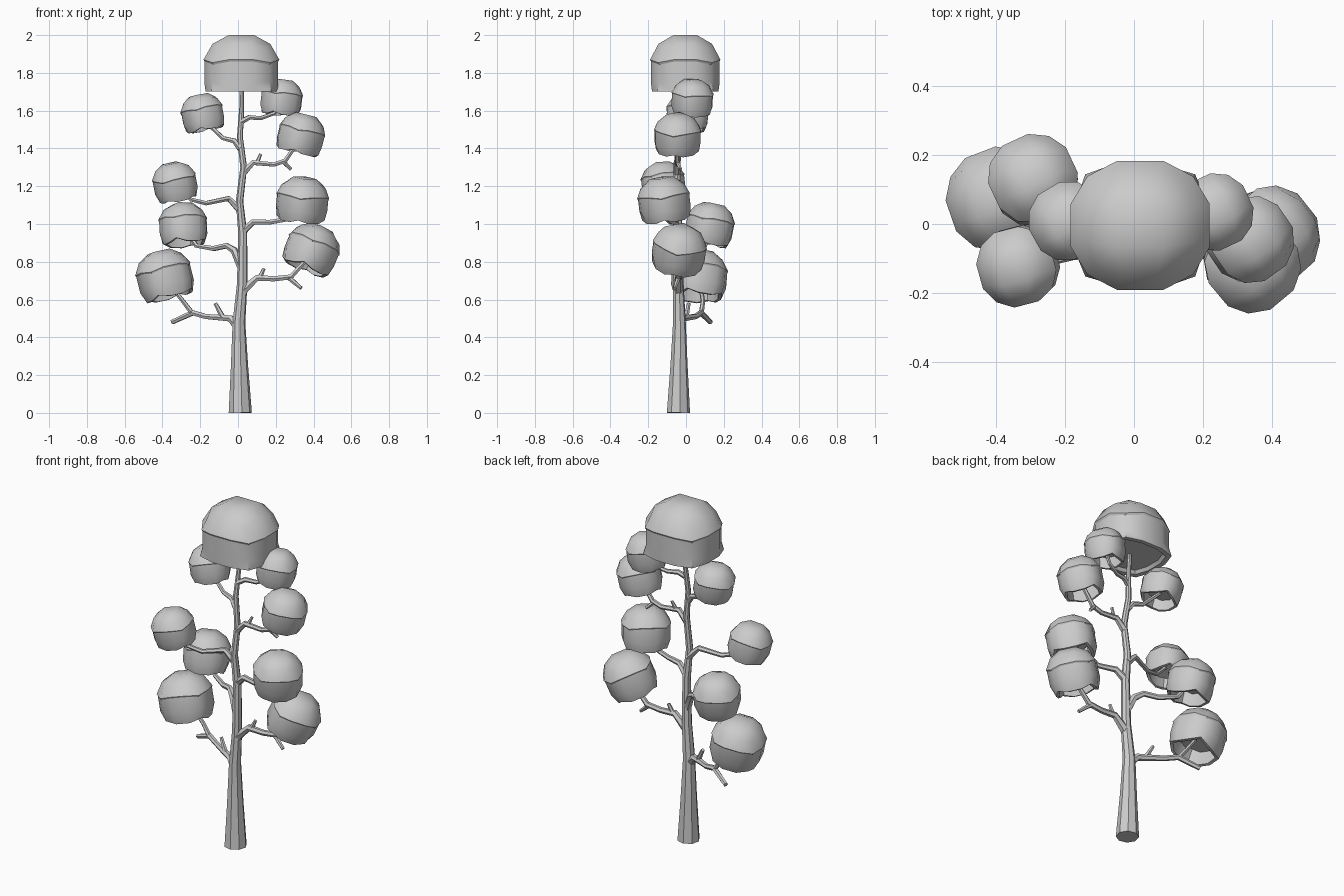
import bpy
import bmesh
from math import radians
from mathutils import Vector, Matrix

cube = bpy.data.objects.get("Cube")
if cube:
    bpy.data.objects.remove(cube, do_unlink=True)

grey = bpy.data.materials.new("plain_grey")
grey.use_nodes = True
grey.diffuse_color = (0.6, 0.6, 0.6, 1)
grey.node_tree.nodes["Principled BSDF"].inputs["Base Color"].default_value = (0.6, 0.6, 0.6, 1)


def finish(name, mesh, angle):
    """Link a mesh as a named object with the shared material."""
    mesh.materials.clear()
    mesh.materials.append(grey)
    obj = bpy.data.objects.new(name, mesh)
    bpy.context.collection.objects.link(obj)
    bpy.ops.object.select_all(action='DESELECT')
    obj.select_set(True)
    bpy.context.view_layer.objects.active = obj
    bpy.ops.object.shade_smooth_by_angle(angle=radians(angle))
    return obj


def limb(name, points, sides=1):
    """Tapered tube through (x, y, z, radius) points."""
    curve = bpy.data.curves.new(name, 'CURVE')
    curve.dimensions = '3D'
    curve.bevel_depth = 1
    curve.bevel_resolution = sides
    curve.use_fill_caps = True
    spline = curve.splines.new('POLY')
    spline.points.add(len(points) - 1)
    for p, (x, y, z, r) in zip(spline.points, points):
        p.co = (x, y, z, 1)
        p.radius = r
    temp = bpy.data.objects.new(name + "_path", curve)
    bpy.context.collection.objects.link(temp)
    graph = bpy.context.evaluated_depsgraph_get()
    mesh = bpy.data.meshes.new_from_object(temp.evaluated_get(graph))
    bpy.data.objects.remove(temp, do_unlink=True)
    finish(name, mesh, 35)


def extrude_ring(bm, edges, change):
    """Extrude open edges and move the new vertices by a rule."""
    new = bmesh.ops.extrude_edge_only(bm, edges=edges)["geom"]
    for v in new:
        if isinstance(v, bmesh.types.BMVert):
            v.co = change(v.co)
    return [e for e in new if isinstance(e, bmesh.types.BMEdge) and e.is_boundary]


def foliage(name, centre, size, lean, yaw, flare=1.08, floor=-0.69, depth=0.5):
    """Rounded block with an overhanging cap and a hollow underside."""
    bm = bmesh.new()
    bmesh.ops.create_cube(bm, size=2)
    bmesh.ops.subdivide_edges(bm, edges=bm.edges[:], cuts=2, use_grid_fill=True)
    under = [f for f in bm.faces if f.calc_center_median().z < -0.99]
    bmesh.ops.delete(bm, geom=under, context='FACES')
    seam = [e for e in bm.edges
            if all(abs(v.co.z - 1 / 3) < 0.01 for v in e.verts)]
    body = {f for f in bm.faces if f.calc_center_median().z < 0.3}
    rim = {v for v in bm.verts if v.co.z < -0.99}
    bmesh.ops.split_edges(bm, edges=seam)
    # body sits just inside the cap, with a flat lower rim
    body_verts = {v for f in body for v in f.verts}
    for v in bm.verts:
        v.co.normalize()
        if v in rim:
            v.co = Vector((v.co.x * flare, v.co.y * flare, max(floor, v.co.z)))
        elif v in body_verts:
            v.co.x *= 0.97
            v.co.y *= 0.97
    # undercut lip
    lip = [e for e in bm.edges if e.is_boundary
           and not any(v in body_verts for v in e.verts)]
    extrude_ring(bm, lip, lambda c: Vector((c.x * 0.94, c.y * 0.94, c.z - 0.1)))
    # hollow underside
    hem = [e for e in bm.edges if e.is_boundary and all(v in rim for v in e.verts)]
    hem = extrude_ring(bm, hem, lambda c: Vector((c.x * 0.86, c.y * 0.86, c.z)))
    hem = extrude_ring(bm, hem, lambda c: Vector((c.x * 0.92, c.y * 0.92, c.z + depth)))
    bmesh.ops.contextual_create(bm, geom=hem)
    bmesh.ops.recalc_face_normals(bm, faces=bm.faces[:])
    axis = Vector((lean[0], lean[1], 1))
    turn = Vector((0, 0, 1)).rotation_difference(axis).to_matrix().to_4x4()
    bm.transform(Matrix.Translation(centre) @ turn
                 @ Matrix.Rotation(radians(yaw), 4, 'Z') @ Matrix.Diagonal((*size, 1)))
    mesh = bpy.data.meshes.new(name)
    bm.to_mesh(mesh)
    bm.free()
    finish(name, mesh, 35)


# Trunk
limb("trunk", [(0.012, -0.04, 0, 0.062), (0.008, -0.037, 0.25, 0.046),
               (0.005, -0.035, 0.48, 0.034), (0.022, -0.04, 0.68, 0.028),
               (0.025, -0.042, 0.95, 0.024), (0.008, -0.045, 1.12, 0.02),
               (0.03, -0.048, 1.3, 0.018), (0.01, -0.035, 1.46, 0.016),
               (0.02, -0.02, 1.62, 0.013), (0.018, -0.01, 1.8, 0.011)], 2)

# Branches
limb("branch_low_right", [(0.005, -0.035, 0.45, 0.026), (-0.04, -0.02, 0.5, 0.02),
                          (-0.1, 0.01, 0.505, 0.017), (-0.17, 0.05, 0.51, 0.015),
                          (-0.24, 0.08, 0.53, 0.016), (-0.35, 0.13, 0.48, 0.013)])
limb("fork_low_right", [(-0.24, 0.08, 0.525, 0.014), (-0.29, 0.09, 0.59, 0.012),
                        (-0.36, 0.075, 0.68, 0.011)])
limb("spur_low_right", [(-0.08, 0.0, 0.505, 0.015), (-0.12, 0.015, 0.58, 0.01)])
limb("branch_mid_right", [(0.02, -0.04, 0.77, 0.024), (-0.02, -0.02, 0.86, 0.02),
                          (-0.06, 0.01, 0.885, 0.016), (-0.13, 0.05, 0.87, 0.015),
                          (-0.22, 0.1, 0.885, 0.013), (-0.28, 0.13, 0.98, 0.011)])
limb("branch_high_right", [(0.015, -0.04, 1.07, 0.022), (-0.05, -0.05, 1.135, 0.016),
                           (-0.17, -0.09, 1.11, 0.013), (-0.25, -0.11, 1.13, 0.012),
                           (-0.32, -0.12, 1.2, 0.011)])
limb("branch_top_right", [(0.012, -0.04, 1.4, 0.018), (-0.02, -0.03, 1.44, 0.015),
                          (-0.08, -0.02, 1.455, 0.012), (-0.18, 0.0, 1.55, 0.011)])
limb("branch_top_left", [(0.015, -0.03, 1.54, 0.015), (0.06, -0.015, 1.565, 0.014),
                         (0.12, 0.0, 1.56, 0.012), (0.19, 0.025, 1.585, 0.011),
                         (0.23, 0.035, 1.65, 0.011)])
limb("branch_high_left", [(0.028, -0.048, 1.27, 0.02), (0.08, -0.05, 1.325, 0.016),
                          (0.19, -0.045, 1.315, 0.013), (0.25, -0.045, 1.335, 0.014),
                          (0.33, -0.045, 1.45, 0.011)])
limb("branch_mid_left", [(0.024, -0.04, 0.96, 0.022), (0.08, -0.055, 1.01, 0.017),
                         (0.17, -0.08, 1.01, 0.014), (0.26, -0.1, 1.025, 0.013),
                         (0.33, -0.115, 1.1, 0.011)])
limb("branch_low_left", [(0.02, -0.04, 0.64, 0.026), (0.1, -0.04, 0.715, 0.019),
                         (0.19, -0.04, 0.71, 0.016), (0.28, -0.04, 0.72, 0.016),
                         (0.38, -0.04, 0.83, 0.011)])

# Short broken twigs
limb("spur_low_left", [(0.115, -0.04, 0.715, 0.014), (0.138, -0.035, 0.765, 0.009)])
limb("fork_low_left", [(0.27, -0.04, 0.715, 0.014), (0.335, -0.06, 0.66, 0.01)])
limb("spur_high_left", [(0.1, -0.05, 1.322, 0.012), (0.12, -0.04, 1.37, 0.008)])
limb("fork_high_left", [(0.24, -0.045, 1.33, 0.012), (0.28, -0.03, 1.29, 0.009)])

# Crown and leaf clumps: centre, radius, lean, yaw
foliage("crown", (0.018, -0.004, 1.805), (0.222, 0.206, 0.216), (0, 0), 0,
        flare=1.24, floor=-0.48, depth=0.08)
clumps = {
    "low_right": ((-0.387, 0.07, 0.715), 0.158, (-0.25, 0.08), 20),
    "mid_right": ((-0.29, 0.125, 0.985), 0.137, (-0.05, 0.2), 25),
    "high_right": ((-0.333, -0.12, 1.212), 0.124, (-0.2, -0.12), 15),
    "top_right": ((-0.187, 0.007, 1.577), 0.12, (-0.2, 0.05), 30),
    "top_left": ((0.23, 0.033, 1.657), 0.118, (0.12, 0.05), 25),
    "high_left": ((0.333, -0.045, 1.464), 0.131, (0.25, 0.0), 35),
    "mid_left": ((0.34, -0.115, 1.115), 0.145, (0.1, -0.12), 40),
    "low_left": ((0.39, -0.037, 0.858), 0.15, (0.42, 0.15), 40),
}
for label, (centre, r, lean, yaw) in clumps.items():
    foliage("leaf_clump_" + label, centre, (r, r, r), lean, yaw)
